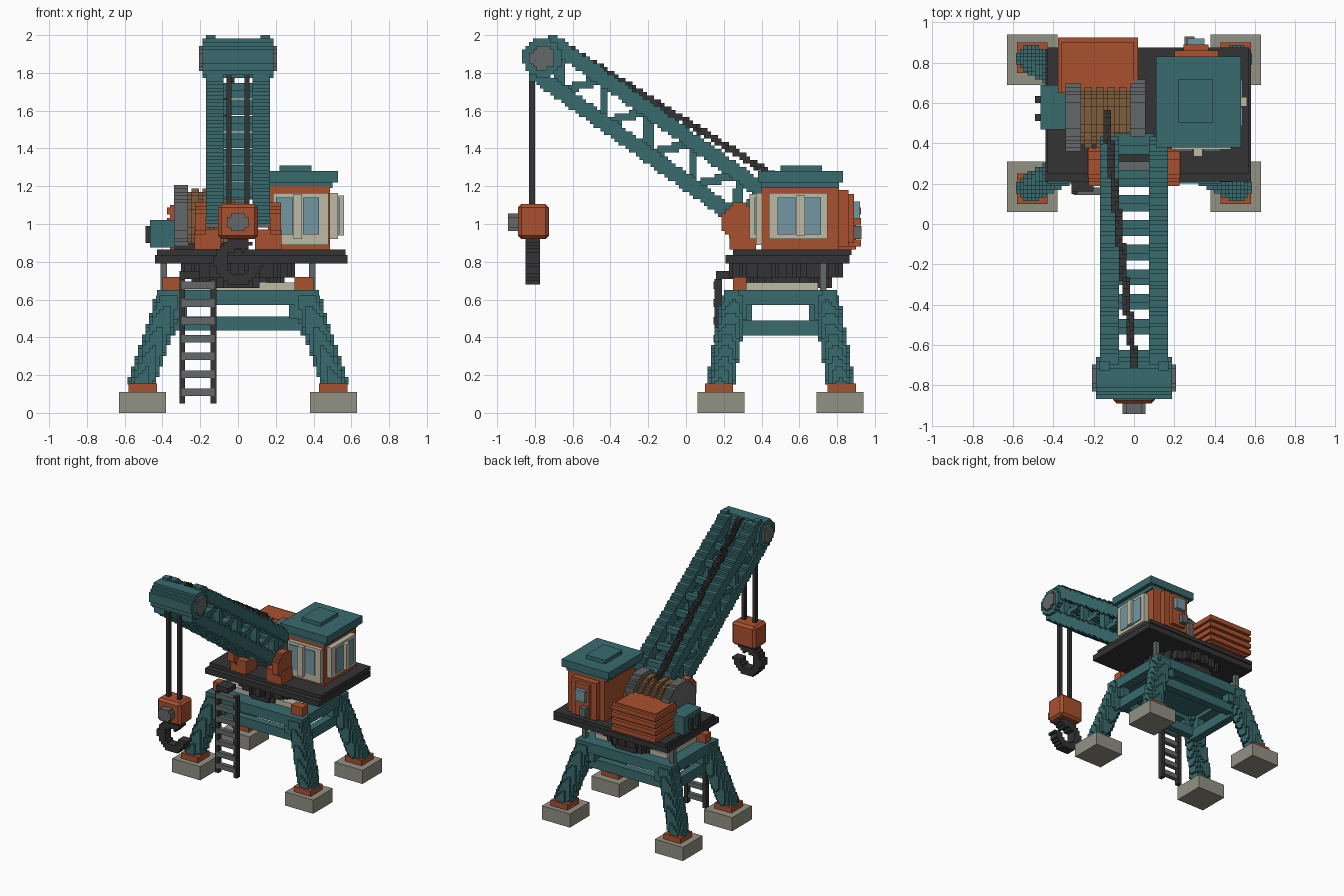
import bpy, bmesh, math
from mathutils import Vector

if "Cube" in bpy.data.objects:
    bpy.data.objects.remove(bpy.data.objects["Cube"])

CELL = 2 / 106      # block size of the stepped parts
MID = .5            # depth of the portal centre line


def paint(name, r, g, b):
    m = bpy.data.materials.new(name)
    m.use_nodes = True
    m.diffuse_color = (r, g, b, 1)
    m.node_tree.nodes["Principled BSDF"].inputs["Base Color"].default_value = (r, g, b, 1)
    return m


teal = paint("teal", .04, .145, .155)
orange = paint("orange", .40, .082, .028)
concrete = paint("concrete", .29, .285, .23)
dark = paint("dark", .034, .034, .036)
steel = paint("steel", .125, .14, .138)
cream = paint("cream", .52, .49, .38)
glass = paint("glass", .17, .31, .36)
rope_brown = paint("rope_brown", .21, .11, .045)


def finish(name, mat, bm):
    mesh = bpy.data.meshes.new(name)
    bmesh.ops.recalc_face_normals(bm, faces=bm.faces)
    bm.to_mesh(mesh)
    bm.free()
    mesh.materials.append(mat)
    obj = bpy.data.objects.new(name, mesh)
    bpy.context.collection.objects.link(obj)
    return obj


def box(name, mat, xs, ys, zs, mirror_x=False, mirror_y=False):
    """Box from ranges, optionally repeated across the centre lines."""
    bm = bmesh.new()
    for sx in ((1, -1) if mirror_x else (1,)):
        for sy in ((1, -1) if mirror_y else (1,)):
            geo = bmesh.ops.create_cube(bm, size=1)
            for v in geo["verts"]:
                x, y, z = (r[0] + (r[1] - r[0]) * (c + .5) for r, c in zip((xs, ys, zs), v.co))
                v.co = (sx * x, MID + sy * (y - MID), z)
    return finish(name, mat, bm)


def blocks(name, mat, xs, ys, zs, inside):
    """Stepped solid: fills every cell whose centre passes the test."""
    spans = [range(math.floor(a / CELL), math.ceil(b / CELL)) for a, b in (xs, ys, zs)]
    filled = {(i, j, k) for i in spans[0] for j in spans[1] for k in spans[2]
              if inside(*((c + .5) * CELL for c in (i, j, k)))}
    bm = bmesh.new()
    cache = {}

    def vert(key):
        if key not in cache:
            cache[key] = bm.verts.new([c * CELL for c in key])
        return cache[key]

    for cell in filled:
        for axis in range(3):
            u, w = (axis + 1) % 3, (axis + 2) % 3
            for side in (0, 1):
                near = list(cell)
                near[axis] += 2 * side - 1
                if tuple(near) in filled:
                    continue
                ring = []
                for du, dw in ((0, 0), (1, 0), (1, 1), (0, 1)):
                    c = list(cell)
                    c[axis] += side
                    c[u] += du
                    c[w] += dw
                    ring.append(vert(tuple(c)))
                bm.faces.new(ring if side else ring[::-1])
    mesh = bpy.data.meshes.new(name)
    bm.to_mesh(mesh)
    bm.free()
    mesh.materials.append(mat)
    obj = bpy.data.objects.new(name, mesh)
    bpy.context.collection.objects.link(obj)
    return obj


def gap(p, a, b):
    """Distance from point p to the segment a-b."""
    d = b - a
    t = max(0, min(1, (p - a).dot(d) / d.dot(d)))
    return (p - a - d * t).length


def disc_x(name, mat, xs, y, z, r):
    return blocks(name, mat, xs, (y - r, y + r), (z - r, z + r),
                  lambda px, py, pz: math.hypot(py - y, pz - z) < r)


# Portal: footings, pads, splayed legs
box("footings", concrete, (.38, .63), (.06, .31), (0, .11), True, True)
box("foot_pads", orange, (.43, .58), (.1, .25), (.11, .155), True, True)
foot, hip = Vector((.51, .18, .15)), Vector((.36, .26, .62))
blocks("legs", teal, (-.62, .62), (.06, .94), (.155, .62),
       lambda x, y, z: gap(Vector((abs(x), MID - abs(y - MID), z)), foot, hip) < .072)

# Portal frame
box("deck", teal, (-.4, .4), (.22, .78), (.6, .65))
box("long_girders", teal, (-.43, .43), (.2, .28), (.57, .65), False, True)
box("side_girders", teal, (.34, .42), (.2, .8), (.57, .65), True)
box("long_ties", teal, (-.37, .37), (.24, .3), (.435, .51), False, True)
box("side_ties", teal, (.33, .39), (.26, .74), (.41, .49), True)
box("gussets", teal, (.27, .4), (.21, .28), (.5, .58), True, True)
box("side_gussets", teal, (.34, .4), (.22, .35), (.49, .58), True, True)
box("deck_plate", cream, (-.32, .32), (.32, .7), (.65, .69))
box("deck_stops", orange, (.3, .4), (.25, .32), (.65, .72), True)
box("deck_posts", steel, (.375, .41), (.71, .745), (.65, .79), True)

# Ladder
box("ladder_rails", dark, (-.31, -.28), (.15, .19), (.05, .71))
box("ladder_rail_inner", dark, (-.145, -.115), (.15, .19), (.05, .71))
box("ladder_top", dark, (-.31, -.2), (.16, .26), (.71, .75))
for n in range(7):
    z = .09 + n * 5 * CELL
    box("ladder_rung", steel, (-.3, -.125), (.145, .18), (z, z + .04))

# Slewing ring with ribs, and the turntable
def ring_test(x, y, z):
    r = math.hypot(x, y - .53)
    rib = math.sin(24 * math.atan2(y - .53, x)) > 0
    return r < (.28 + (.02 if rib else 0) if z > .71 else .25)


blocks("slewing_ring", dark, (-.32, .32), (.2, .86), (.67, .79), ring_test)
box("turntable_lower", dark, (-.44, .58), (.21, .865), (.79, .835))
box("turntable_upper", dark, (-.43, .57), (.25, .875), (.835, .865))

# Operator cab
box("cab_body", orange, (.16, .487), (.4, .81), (.865, 1.2))
box("cab_roof", teal, (.11, .53), (.38, .83), (1.22, 1.28))
box("cab_roof_rim", teal, (.14, .5), (.4, .81), (1.19, 1.22))
box("cab_hatch", teal, (.22, .39), (.5, .72), (1.28, 1.31))
box("front_window_frame", cream, (.185, .48), (.37, .4), (.89, 1.165))
box("front_window_mullion", cream, (.295, .34), (.335, .37), (.92, 1.16))
box("side_window_frame", cream, (.487, .53), (.44, .75), (.92, 1.165))
box("side_window_mullion", cream, (.53, .56), (.583, .63), (.94, 1.15))
for a, b in ((.2, .29), (.345, .43)):
    box("front_pane", glass, (a, b), (.362, .37), (.945, 1.14))
for a, b in ((.485, .58), (.615, .715)):
    box("side_pane", glass, (.53, .538), (a, b), (.945, 1.14))
box("cab_door", orange, (.2, .42), (.81, .86), (.88, 1.18))
box("cab_door_panel", orange, (.245, .37), (.86, .89), (.9, 1.16))
box("door_window", glass, (.265, .35), (.89, .92), (1.03, 1.12))
box("door_handle", steel, (.25, .3), (.89, .93), (.92, .99))

# Machine house with horizontal ribs
box("machine_house", orange, (-.36, 0), (.65, .9), (.865, 1.1))
for n in range(4):
    z = .88 + n * 3 * CELL
    box("machine_rib", orange, (-.376, .02), (.65, .926), (z, z + 2 * CELL))

# Winch drum, flanges and motor
DRUM_Y, DRUM_Z = .535, 1.03
blocks("drum_rope", rope_brown, (-.27, -.015), (.35, .72), (.85, 1.2),
       lambda x, y, z: math.hypot(y - DRUM_Y, z - DRUM_Z) <
       (.158 if int((x + 1) / CELL) % 3 else .14))
disc_x("drum_flange_outer", steel, (-.33, -.27), DRUM_Y, DRUM_Z, .183)
disc_x("drum_flange_inner", steel, (-.015, .045), DRUM_Y, DRUM_Z, .183)
box("drum_cradle", dark, (-.33, .045), (.42, .65), (.865, .9))
box("winch_motor", teal, (-.465, -.33), (.47, .69), (.875, 1.02))
for y in (.51, .6):
    box("motor_knob", dark, (-.49, -.465), (y, y + .035), (.9, .99))

# Boom: chords and zigzag lacing drawn in the side plane
low_a, low_b = Vector((.27, 1.03)), Vector((-.79, 1.79))
top_a, top_b = Vector((.4, 1.18)), Vector((-.67, 1.935))
BAYS = 9
nodes = [(top_a.lerp(top_b, n / BAYS) if n % 2 else low_a.lerp(low_b, n / BAYS))
         for n in range(BAYS + 1)]
lacing = list(zip(nodes, nodes[1:])) + [(top_a, low_a)]


def boom_test(x, y, z):
    p = Vector((y, z))
    if not .083 < abs(x) < .17:
        return False
    if min(gap(p, low_a, low_b), gap(p, top_a, top_b)) < .042:
        return True
    return .1 < abs(x) < .16 and min(gap(p, a, b) for a, b in lacing) < .023


blocks("boom_trusses", teal, (-.18, .18), (-.86, .46), (.95, 2), boom_test)
for n in range(8):
    for a, b, shift in ((low_a, low_b, .06), (top_a, top_b, .03)):
        y, z = a.lerp(b, shift + n * .115)
        box("boom_rung", teal, (-.09, .09), (y - .022, y + .022), (z - .022, z + .022))
box("boom_heel_plate", teal, (-.1, .1), (.35, .45), (1.13, 1.18))

# Boom pivot brackets
disc_x("pivot_bracket", orange, (.17, .21), .285, 1.01, .1)
disc_x("pivot_bracket", orange, (-.21, -.17), .285, 1.01, .1)
box("pivot_foot", orange, (.09, .23), (.23, .37), (.865, .97), True)
box("pivot_pin", steel, (-.2, .2), (.26, .31), (.985, 1.035))

# Boom head with sheave caps
HEAD_Y, HEAD_Z = -.76, 1.88
disc_x("boom_head", teal, (-.17, .17), HEAD_Y, HEAD_Z, .105)
box("head_lugs", teal, (.12, .17), (-.73, -.68), (1.95, 2), True)
disc_x("sheave_cap", steel, (.17, .2), HEAD_Y, HEAD_Z, .067)
disc_x("sheave_cap", steel, (-.2, -.17), HEAD_Y, HEAD_Z, .067)

# Hoist rope from drum to head
rope_a, rope_b = Vector((-.14, .55, 1.2)), Vector((0, -.69, 1.97))
blocks("hoist_rope", dark, (-.18, .04), (-.72, .58), (1.16, 2),
       lambda x, y, z: gap(Vector((x, y, z)), rope_a, rope_b) < .02)

# Hook block, falls and hook
box("hook_falls", dark, (.035, .062), (-.83, -.8), (1.08, 1.82), True)
body = box("hook_block", orange, (-.105, .105), (-.89, -.725), (.92, 1.105))
bevel = body.modifiers.new("chamfer", "BEVEL")
bevel.width, bevel.segments = .018, 1
blocks("hook_knob", steel, (-.06, .06), (-.94, -.89), (.95, 1.07),
       lambda x, y, z: math.hypot(x, z - 1.01) < .052)


def hook_test(x, y, z):
    r = math.hypot(x, z - .8)
    angle = math.degrees(math.atan2(z - .8, x))
    return (.062 < r < .125 and not 0 < angle < 55) or (abs(x) < .035 and z > .88)


blocks("hook", dark, (-.14, .14), (-.845, -.79), (.66, .93), hook_test)
